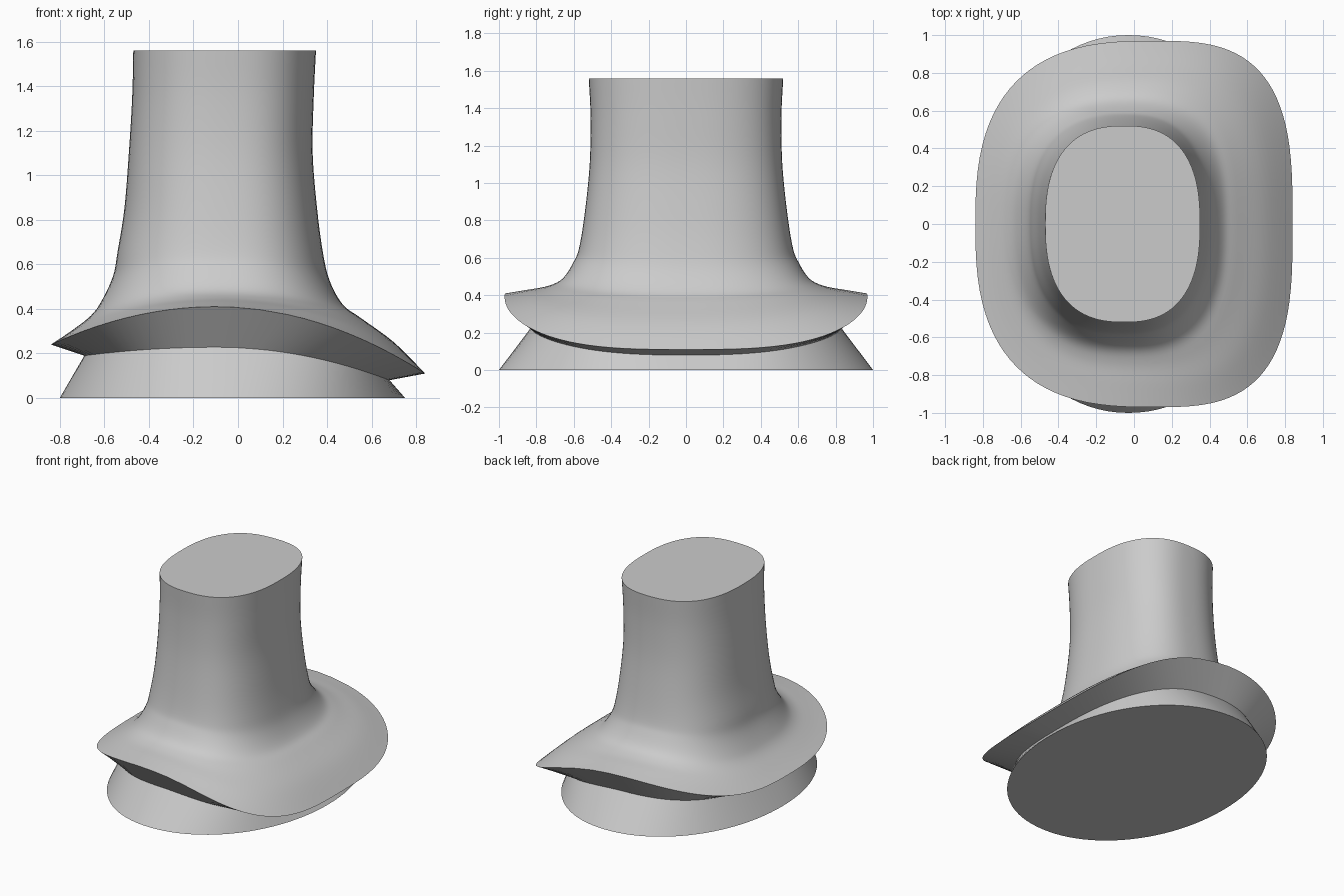
import bpy
import bmesh
import math

cube = bpy.data.objects.get("Cube")
if cube:
    bpy.data.objects.remove(cube, do_unlink=True)

SEGMENTS = 96
STEPS = 5
CREST = -0.1   # x of the highest line across the saddle-shaped brim

# Each section: left reach, right reach, half depth,
# height at left, crest and right, centre x, squareness left and right
FOOT = (0.80, 0.75, 1.0, 0, 0, 0, -0.03, 2.05, 2.05)
JOINT = (0.69, 0.68, 0.83, 0.19, 0.228, 0.08, 0.0, 2.5, 2.6)
RIM = (0.84, 0.84, 0.97, 0.24, 0.41, 0.11, 0.1, 2.7, 3.1)
BRIM = [
    RIM,
    (0.75, 0.70, 0.85, 0.30, 0.43, 0.25, 0.06, 2.6, 2.9),
    (0.66, 0.55, 0.74, 0.37, 0.45, 0.36, 0.0, 2.5, 2.7),
    (0.61, 0.47, 0.66, 0.44, 0.49, 0.42, -0.03, 2.5, 2.6),
    (0.56, 0.41, 0.60, 0.55, 0.58, 0.53, -0.05, 2.5, 2.5),
]


def neck(left, right, depth, height):
    return (left, right, depth, height, height, height, -0.05, 2.5, 2.5)


NECK = [neck(0.54, 0.38, 0.57, 0.66), neck(0.51, 0.355, 0.54, 0.85),
        neck(0.49, 0.335, 0.515, 1.1), neck(0.475, 0.34, 0.51, 1.35),
        neck(0.47, 0.35, 0.52, 1.56)]


def spline(sections):
    """Smoothly fill in sections between the given ones."""
    pts = [sections[0]] + sections + [sections[-1]]
    result = []
    for a, b, c, d in zip(pts, pts[1:], pts[2:], pts[3:]):
        for i in range(STEPS):
            t = i / STEPS
            result.append(tuple(
                q + t * ((r - p) + t * ((2 * p - 5 * q + 4 * r - s)
                                        + t * (3 * (q - r) + s - p))) / 2
                for p, q, r, s in zip(a, b, c, d)))
    return result + [sections[-1]]


def add_ring(bm, section):
    """Squarish oval whose height falls away on either side of the crest."""
    left, right, depth, z_left, z_crest, z_right, centre, n_left, n_right = section
    ring = []
    for i in range(SEGMENTS):
        angle = math.tau * i / SEGMENTS
        c, s = math.cos(angle), math.sin(angle)
        n = n_right if c > 0 else n_left
        reach = right - centre if c > 0 else left + centre
        x = centre + math.copysign(abs(c) ** (2 / n), c) * reach
        y = math.copysign(abs(s) ** (2 / n), s) * depth
        end, z_end = (right, z_right) if x > CREST else (-left, z_left)
        fall = ((x - CREST) / (end - CREST)) ** 2
        ring.append(bm.verts.new((x, y, z_crest + (z_end - z_crest) * fall)))
    return ring


# One material for the whole body
grey = bpy.data.materials.new("plain grey")
grey.use_nodes = True
colour = (0.6, 0.6, 0.6, 1)
grey.diffuse_color = colour
grey.node_tree.nodes["Principled BSDF"].inputs["Base Color"].default_value = colour

# Flared foot, overhanging brim and hollowed neck lofted as one closed body
bm = bmesh.new()
rings = [add_ring(bm, s) for s in [FOOT, JOINT] + spline(BRIM + NECK)]
for lower, upper in zip(rings, rings[1:]):
    for i in range(SEGMENTS):
        j = (i + 1) % SEGMENTS
        bm.faces.new((lower[i], lower[j], upper[j], upper[i]))
bm.faces.new(rings[0][::-1])
bm.faces.new(rings[-1])
bmesh.ops.recalc_face_normals(bm, faces=bm.faces)

mesh = bpy.data.meshes.new("flared_pedestal")
bm.to_mesh(mesh)
bm.free()
mesh.materials.append(grey)
body = bpy.data.objects.new("flared_pedestal", mesh)
bpy.context.collection.objects.link(body)

bpy.ops.object.select_all(action="DESELECT")
body.select_set(True)
bpy.context.view_layer.objects.active = body
bpy.ops.object.shade_smooth_by_angle(angle=math.radians(35))
